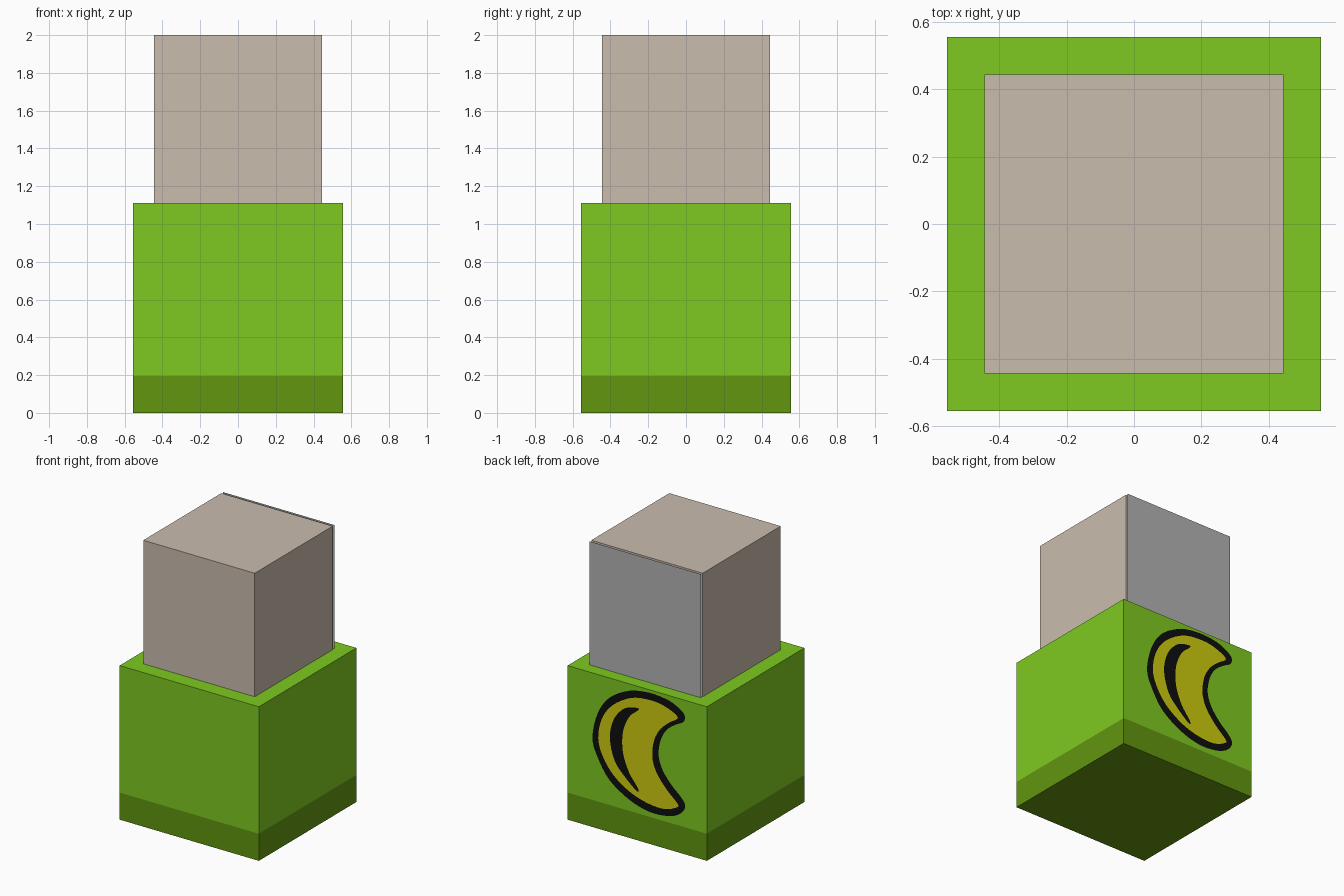
import bpy, bmesh
from mathutils import Vector

if "Cube" in bpy.data.objects:
    bpy.data.objects.remove(bpy.data.objects["Cube"])


def material(name, rgb):
    def lin(c):
        c /= 255
        return c / 12.92 if c <= 0.04045 else ((c + 0.055) / 1.055) ** 2.4
    m = bpy.data.materials.new(name)
    m.diffuse_color = (*[lin(c) for c in rgb], 1)
    m.use_nodes = True
    m.node_tree.nodes["Principled BSDF"].inputs["Base Color"].default_value = m.diffuse_color
    return m


GREEN = material("leaf green", (126, 202, 33))
DARK = material("dark green", (98, 150, 15))
TAN = material("warm beige", (201, 188, 174))
GREY = material("mid grey", (180, 180, 180))
YELLOW = material("banana yellow", (206, 204, 13))
BLACK = material("outline black", (14, 14, 14))


def finish(name, bm, *mats):
    mesh = bpy.data.meshes.new(name)
    bm.to_mesh(mesh)
    bm.free()
    for m in mats:
        mesh.materials.append(m)
    ob = bpy.data.objects.new(name, mesh)
    bpy.context.collection.objects.link(ob)
    return ob


def box(half, z0, z1):
    bm = bmesh.new()
    bmesh.ops.create_cube(bm, size=1)
    for v in bm.verts:
        v.co = (v.co.x * 2 * half, v.co.y * 2 * half, z0 + (v.co.z + 0.5) * (z1 - z0))
    return bm


def back_plate(name, points, y, mat, smooth=True):
    """Flat (x, z) outline facing +y, optionally rounded with a Catmull-Rom curve."""
    pts = [Vector(p) for p in points]
    if smooth:
        n, out = len(pts), []
        for i in range(n):
            a, b, c, d = (pts[(i + k) % n] for k in (-1, 0, 1, 2))
            for t in (0, 0.25, 0.5, 0.75):
                out.append(0.5 * (2 * b + (c - a) * t + (2 * a - 5 * b + 4 * c - d) * t * t
                                  + (3 * b - a - 3 * c + d) * t ** 3))
        pts = out
    bm = bmesh.new()
    f = bm.faces.new([bm.verts.new((p.x, y, p.y)) for p in pts])
    f.normal_update()
    if f.normal.y < 0:
        f.normal_flip()
    bmesh.ops.triangulate(bm, faces=[f])
    return finish(name, bm, mat)


H, T, BAND = 0.555, 0.444, 0.195

# Base block, cut at the dark lower band
bm = box(H, 0, 2 * H)
bmesh.ops.bisect_plane(bm, geom=bm.verts[:] + bm.edges[:] + bm.faces[:],
                       plane_co=(0, 0, BAND), plane_no=(0, 0, 1))
for f in bm.faces:
    f.material_index = int(f.calc_center_median().z < BAND)
finish("base_block", bm, GREEN, DARK)

# Upper block with a thin grey panel floating just behind it
finish("upper_block", box(T, 2 * H, 2), TAN)
back_plate("rear_panel", [(-T, 2 * H), (T, 2 * H), (T, 2), (-T, 2)], T + 0.02, GREY, False)

# Banana picture on the back: outline, flesh, shade mark
back_plate("banana_outline", [
    (.355, .644), (.315, .518), (.22, .377), (.06, .276), (-.10, .232), (-.245, .241),
    (-.34, .281), (-.385, .345), (-.355, .401), (-.275, .473), (-.204, .562), (-.172, .662),
    (-.19, .776), (-.238, .861), (-.307, .915), (-.371, .953), (-.379, 1.005), (-.323, 1.048),
    (-.244, 1.078), (-.10, 1.09), (.06, 1.062), (.22, .969), (.315, .828)], H + 0.003, BLACK)
back_plate("banana_flesh", [
    (.307, .657), (.268, .53), (.18, .417), (.044, .331), (-.10, .29), (-.228, .287),
    (-.323, .327), (-.323, .356), (-.236, .434), (-.156, .535), (-.124, .641), (-.14, .762),
    (-.19, .855), (-.26, .92), (-.328, .976), (-.22, 1.028), (-.10, 1.04), (.044, 1.016),
    (.188, .927), (.275, .81)], H + 0.006, YELLOW)
back_plate("banana_shade_mark", [
    (-.012, .958), (.092, .93), (.18, .828), (.212, .683), (.172, .527), (.084, .428),
    (-.004, .358), (-.012, .381), (.06, .478), (.108, .609), (.108, .753), (.06, .874),
    (-.004, .935)], H + 0.009, BLACK)
